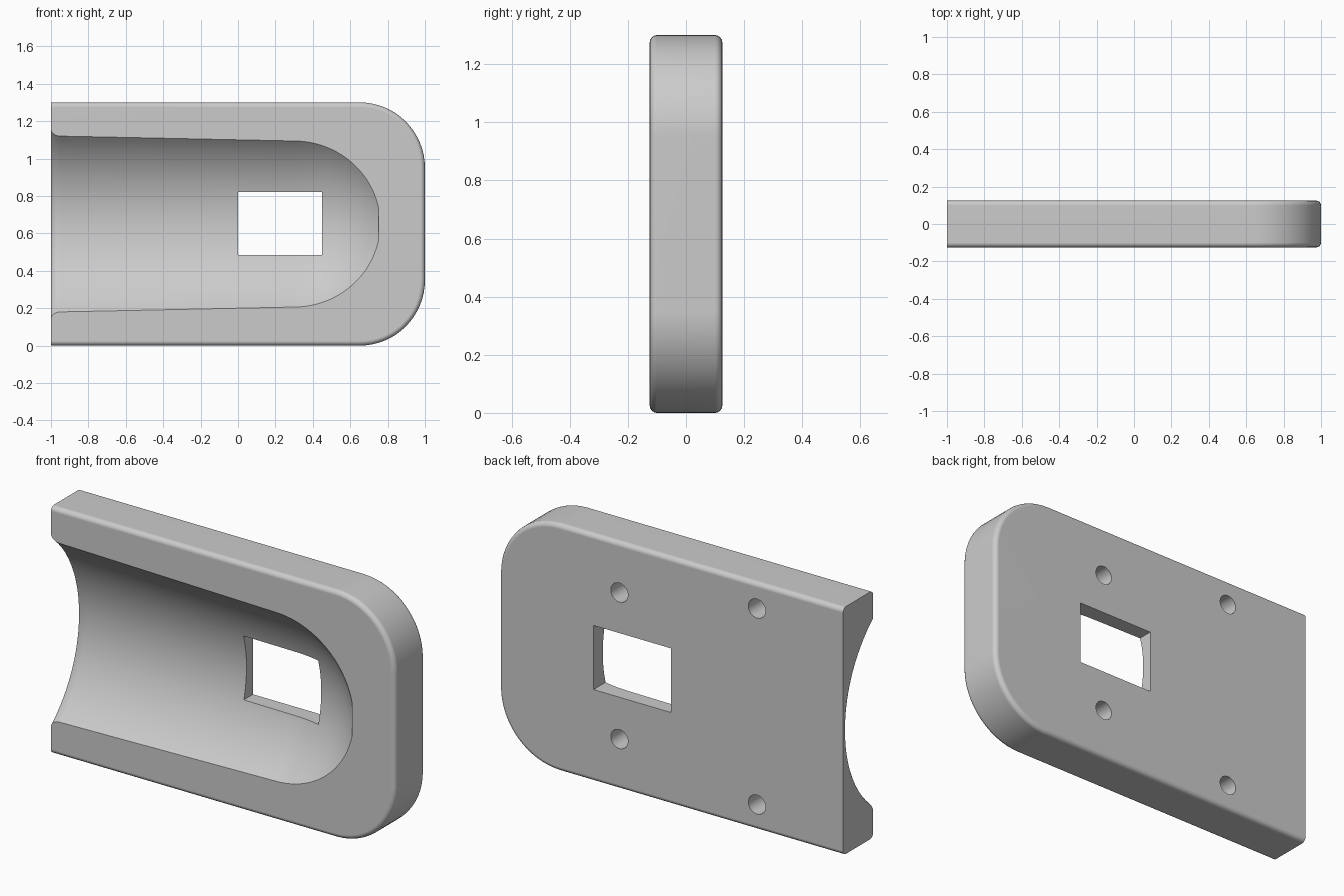
import bpy, bmesh, math
from mathutils import Vector, Matrix

cube = bpy.data.objects.get("Cube")
if cube:
    bpy.data.objects.remove(cube, do_unlink=True)

HALF_Y = 0.125      # half of the plate thickness
MID_Z = 0.65        # height of the long axis
CORNER = 0.35       # radius of the rounded end corners
AXIS = 0.421        # distance of the trough axis in front of the plate

grey = bpy.data.materials.new("light_grey")
grey.use_nodes = True
colour = (0.6, 0.6, 0.6, 1)
grey.diffuse_color = colour
grey.node_tree.nodes["Principled BSDF"].inputs["Base Color"].default_value = colour


def add_object(name, bm):
    bmesh.ops.recalc_face_normals(bm, faces=bm.faces)
    mesh = bpy.data.meshes.new(name)
    bm.to_mesh(mesh)
    bm.free()
    mesh.materials.append(grey)
    obj = bpy.data.objects.new(name, mesh)
    bpy.context.collection.objects.link(obj)
    return obj


def box(name, low, high):
    bm = bmesh.new()
    low, high = Vector(low), Vector(high)
    bmesh.ops.create_cube(bm, size=1, matrix=Matrix.Translation((low + high) / 2)
                          @ Matrix.Diagonal((*(high - low), 1)))
    return add_object(name, bm)


def cylinder(name, radius, depth, centre):
    bm = bmesh.new()
    bmesh.ops.create_cone(bm, cap_ends=True, segments=32, radius1=radius, radius2=radius,
                          depth=depth, matrix=Matrix.Translation(centre)
                          @ Matrix.Rotation(math.pi / 2, 4, 'X'))
    return add_object(name, bm)


def cut(target, cutter):
    mod = target.modifiers.new("cut", 'BOOLEAN')
    mod.operation = 'DIFFERENCE'
    mod.solver = 'EXACT'
    mod.object = cutter
    bpy.context.view_layer.objects.active = target
    bpy.ops.object.modifier_apply(modifier=mod.name)
    bpy.data.objects.remove(cutter, do_unlink=True)


# Plate: outline with two rounded corners, softened along front and back
outline = [(-1.2, 0.0)]
for centre_z, start in ((CORNER, -90), (2 * MID_Z - CORNER, 0)):
    for i in range(17):
        a = math.radians(start + 90 * i / 16)
        outline.append((1 - CORNER + CORNER * math.cos(a), centre_z + CORNER * math.sin(a)))
outline.append((-1.2, 2 * MID_Z))

bm = bmesh.new()
front = bm.faces.new([bm.verts.new((x, -HALF_Y, z)) for x, z in outline])
moved = bmesh.ops.extrude_face_region(bm, geom=[front], use_keep_orig=True)
bmesh.ops.translate(bm, vec=(0, 2 * HALF_Y, 0),
                    verts=[g for g in moved["geom"] if isinstance(g, bmesh.types.BMVert)])
bmesh.ops.recalc_face_normals(bm, faces=bm.faces)
rims = [e for e in bm.edges if abs(e.verts[0].co.y - e.verts[1].co.y) < 1e-5]
bmesh.ops.bevel(bm, geom=rims, offset=0.025, segments=4, profile=0.5, affect='EDGES')
plate = add_object("cradle_plate", bm)
cut(plate, box("end_cutter", (-2, -1, -1), (-1, 1, 2)))

# Trough: flared mouth, slight taper, domed inner end, turned about a long axis
profile = [(-1.1, 0), (-1.1, 0.66)]
for i in range(8, -1, -1):
    a = math.pi / 2 * i / 8
    profile.append((-0.95 - 0.05 * math.sin(a), 0.631 + 0.029 * (1 - math.cos(a))))
dome = 0.65
for i in range(15):
    d = 0.45 * i / 14
    profile.append((0.3 + d, 0.612 - dome + math.sqrt(dome ** 2 - d ** 2)))
profile.append((0.75, 0))

bm = bmesh.new()
axis_y = -HALF_Y - AXIS
verts = [bm.verts.new((x, axis_y + r, MID_Z)) for x, r in profile]
edges = [bm.edges.new(pair) for pair in zip(verts, verts[1:])]
bmesh.ops.spin(bm, geom=verts + edges, cent=(0, axis_y, MID_Z), axis=(1, 0, 0),
               angle=2 * math.pi, steps=128)
bmesh.ops.remove_doubles(bm, verts=bm.verts, dist=1e-5)
cut(plate, add_object("trough_cutter", bm))

# Rectangular window through the trough floor
cut(plate, box("window_cutter", (0, -1, 0.485), (0.45, 1, 0.822)))

# Four blind screw holes in the back
for x, offset in ((0.3, 0.385), (-0.5, 0.515)):
    for side in (-1, 1):
        cut(plate, cylinder("screw_hole_cutter", 0.05, 0.24, (x, HALF_Y, MID_Z + side * offset)))

# Smooth curves, keep crisp edges
bpy.ops.object.select_all(action='DESELECT')
plate.select_set(True)
bpy.context.view_layer.objects.active = plate
bpy.ops.object.shade_smooth_by_angle(angle=math.radians(30))
weighted = plate.modifiers.new("flat_faces", 'WEIGHTED_NORMAL')
weighted.keep_sharp = True
